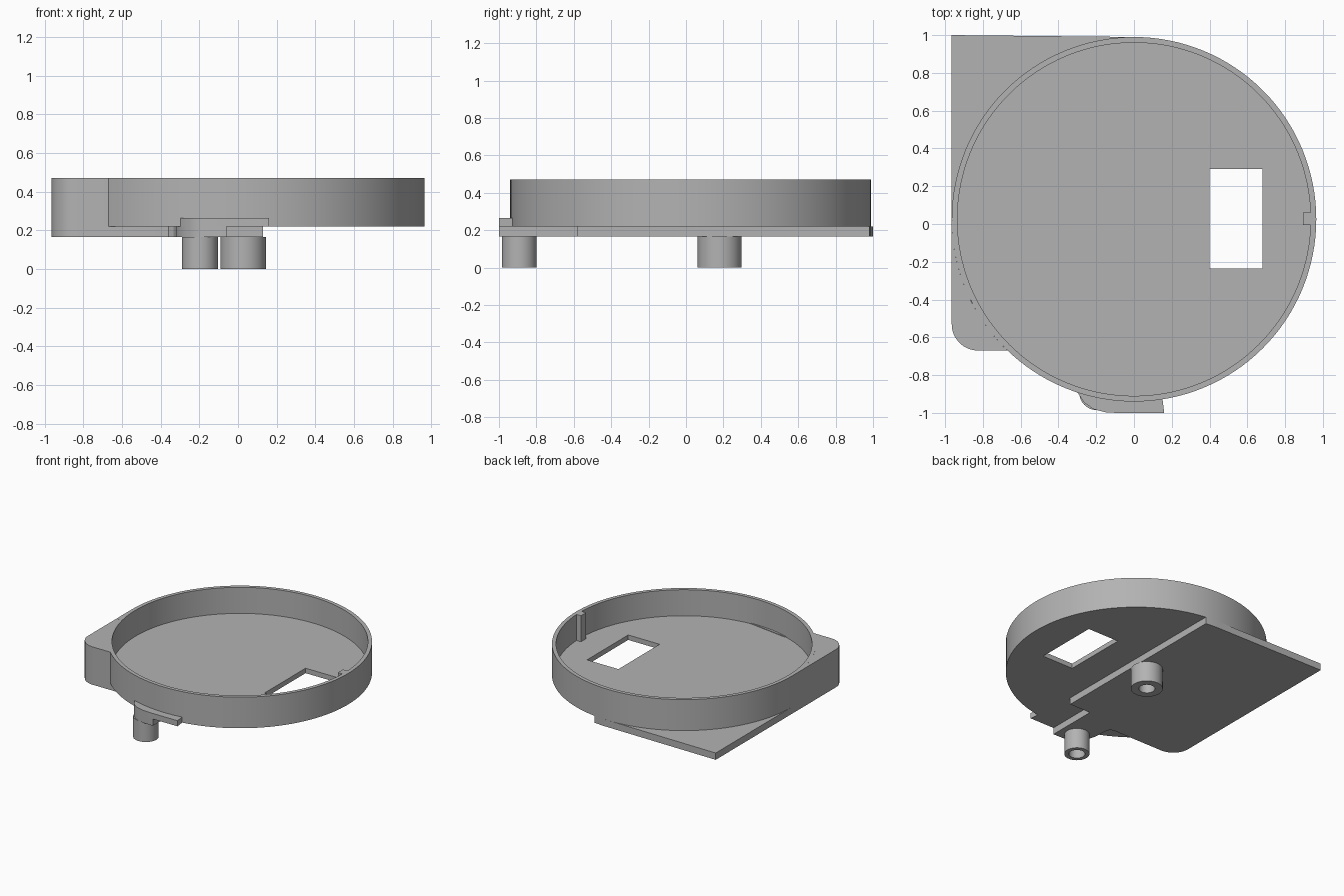
import bpy, bmesh
from math import cos, sin, radians, atan2, degrees

if "Cube" in bpy.data.objects:
    bpy.data.objects.remove(bpy.data.objects["Cube"])

grey = bpy.data.materials.new("plain_grey")
grey.use_nodes = True
GREY = (0.45, 0.45, 0.45, 1)
grey.diffuse_color = GREY
grey.node_tree.nodes["Principled BSDF"].inputs["Base Color"].default_value = GREY

# Shared dimensions
CX, CY = 0.0, 0.025
R_OUT, R_IN = 0.965, 0.935
PLATE_Z, DISC_Z, FLOOR_Z, RIM_Z = 0.165, 0.22, 0.26, 0.47


def arc(cx, cy, r, a0, a1, n):
    """Points along an arc, angles in degrees."""
    steps = [radians(a0 + (a1 - a0) * i / n) for i in range(n + 1)]
    return [(cx + r * cos(a), cy + r * sin(a)) for a in steps]


def circle(cx, cy, r, n=128):
    return arc(cx, cy, r, 0, 360, n)[:-1]


def box(x0, x1, y0, y1):
    return [(x0, y0), (x1, y0), (x1, y1), (x0, y1)]


def slab(name, loops, z0, z1):
    """Extrude an outline, with any inner loops as holes, from z0 to z1."""
    bm = bmesh.new()
    for loop in loops:
        vs = [bm.verts.new((x, y, z0)) for x, y in loop]
        for i, v in enumerate(vs):
            bm.edges.new((vs[i - 1], v))
    bmesh.ops.triangle_fill(bm, edges=bm.edges[:], use_beauty=True)
    new = bmesh.ops.extrude_face_region(bm, geom=bm.faces[:])["geom"]
    top = [g for g in new if isinstance(g, bmesh.types.BMVert)]
    bmesh.ops.translate(bm, verts=top, vec=(0, 0, z1 - z0))
    bmesh.ops.recalc_face_normals(bm, faces=bm.faces[:])
    mesh = bpy.data.meshes.new(name)
    bm.to_mesh(mesh)
    bm.free()
    mesh.materials.append(grey)
    obj = bpy.data.objects.new(name, mesh)
    bpy.context.collection.objects.link(obj)
    bpy.ops.object.select_all(action="DESELECT")
    obj.select_set(True)
    bpy.context.view_layer.objects.active = obj
    bpy.ops.object.shade_smooth_by_angle(angle=radians(25))
    return obj


# Round tray: floor with a rectangular window, rim, and key post inside the rim
outer = circle(CX, CY, R_OUT)
slab("tray_floor", [outer, box(0.40, 0.68, -0.235, 0.29)], DISC_Z, FLOOR_Z)
slab("tray_rim", [outer, circle(CX, CY, R_IN)], FLOOR_Z, RIM_Z)
slab("key_post", [box(0.895, 0.945, -0.005, 0.06)], FLOOR_Z, RIM_Z)

# Full-height corner block, fitted against the tray
LEFT, FRONT, CORNER = -0.965, -0.67, 0.14
rounded = arc(LEFT + CORNER, FRONT + CORNER, CORNER, 180, 270, 16)
meet = degrees(atan2(FRONT - CY, -(R_OUT ** 2 - (FRONT - CY) ** 2) ** 0.5)) + 360
slab("corner_block", [rounded + arc(CX, CY, R_OUT, meet, 180, 24)], DISC_Z, RIM_Z)

# Base plate with a forward arm
arm_side = [(-0.30, -0.89), (-0.265, -0.945), (-0.215, -0.98), (-0.15, -0.997)]
plate = (rounded + [(-0.36, FRONT), (-0.335, -0.69), (-0.325, -0.72), (-0.32, -0.83)]
         + arm_side + [(-0.06, -1), (-0.06, -0.58), (0.13, -0.58)]
         + arc(CX, CY, R_OUT, 82.3, 90, 6) + [(LEFT, 1)])
slab("base_plate", [plate], PLATE_Z, DISC_Z)

# Lip at the front of the tray
lip = arm_side + [(-0.09, -1), (0.16, -1), (0.15, -0.92), (-0.28, -0.86)]
slab("front_lip", [lip], DISC_Z, FLOOR_Z + 0.005)

# Hollow bosses below the plate
for name, x, y, r in (("centre_boss", 0.027, 0.18, 0.118),
                      ("front_boss", -0.197, -0.892, 0.093)):
    slab(name, [circle(x, y, r, 48), circle(x, y, 0.06, 48)], 0, PLATE_Z)
